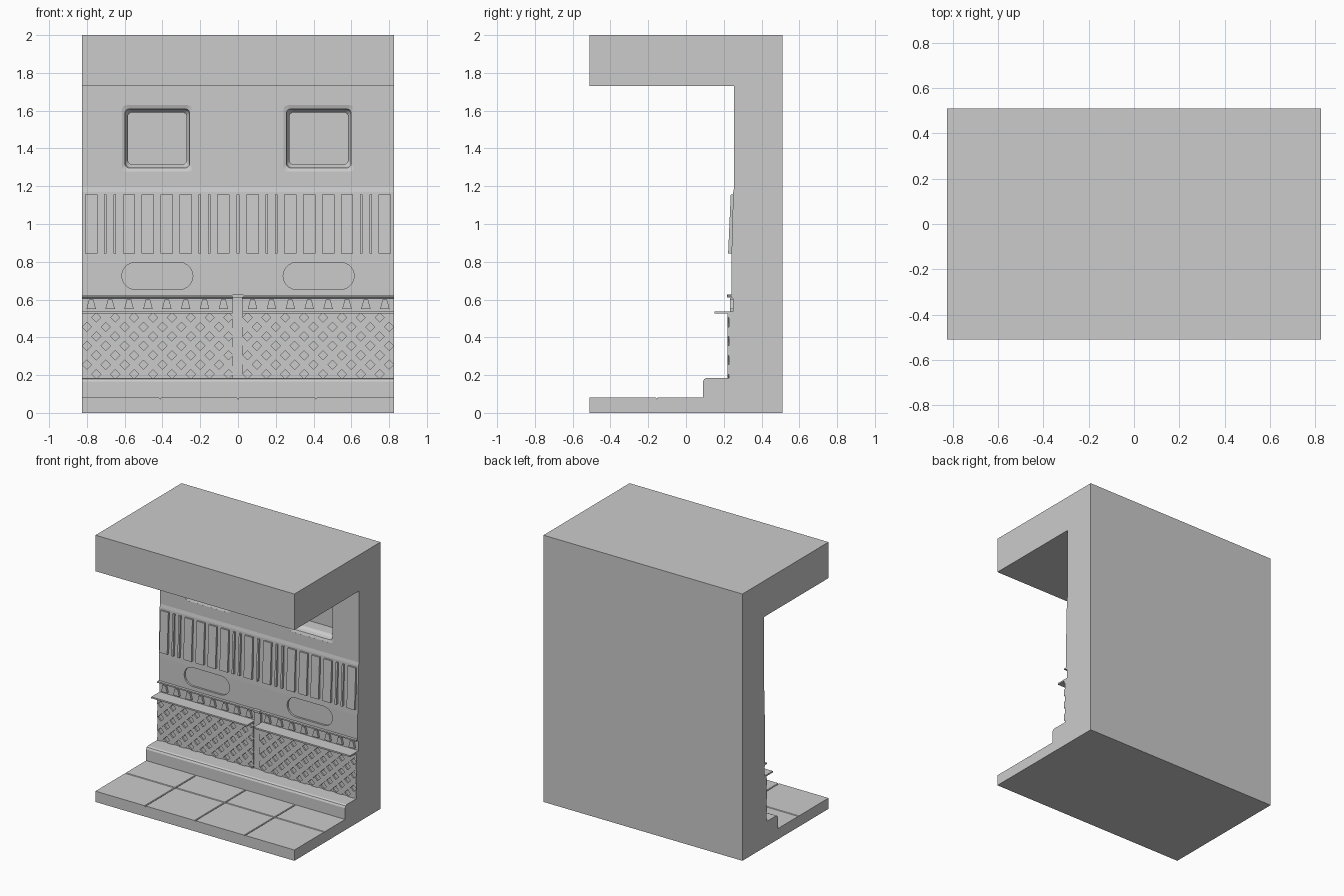
import bpy, bmesh, math
from mathutils import Vector

if "Cube" in bpy.data.objects:
    bpy.data.objects.remove(bpy.data.objects["Cube"])

W = 0.825  # half width of the section


def finish(name, bm):
    bmesh.ops.recalc_face_normals(bm, faces=bm.faces)
    me = bpy.data.meshes.new(name)
    bm.to_mesh(me)
    bm.free()
    ob = bpy.data.objects.new(name, me)
    bpy.context.collection.objects.link(ob)
    return ob


def add_loft(bm, rings):
    """Closed solid through rings of equal point count."""
    vs = [[bm.verts.new(p) for p in r] for r in rings]
    n = len(vs[0])
    bm.faces.new(vs[0])
    bm.faces.new(vs[-1])
    for a, b in zip(vs, vs[1:]):
        for i in range(n):
            j = (i + 1) % n
            bm.faces.new((a[i], a[j], b[j], b[i]))


def add_prism_x(bm, yz, x0, x1):
    add_loft(bm, [[(x, y, z) for y, z in yz] for x in (x0, x1)])


def add_prism_y(bm, xz, y0, y1):
    add_loft(bm, [[(x, y, z) for x, z in xz] for y in (y0, y1)])


def add_box(bm, x0, x1, y0, y1, z0, z1):
    add_prism_x(bm, [(y0, z0), (y1, z0), (y1, z1), (y0, z1)], x0, x1)


def round_rect(cx, cz, hw, hh, r, seg=5):
    pts = []
    for k, (sx, sz) in enumerate(((1, 1), (-1, 1), (-1, -1), (1, -1))):
        for i in range(seg + 1):
            a = math.radians(90 * k + 90 * i / seg)
            pts.append((cx + sx * (hw - r) + r * math.cos(a),
                        cz + sz * (hh - r) + r * math.sin(a)))
    return pts


# Main shell: floor base, kerb, stepped wall and overhanging ceiling
profile = [(-0.51, 0), (0.51, 0), (0.51, 2), (-0.51, 2), (-0.51, 1.73),
           (0.255, 1.73), (0.255, 1.195), (0.25, 1.17), (0.24, 0.80), (0.24, 0.61),
           (0.25, 0.605), (0.25, 0.53), (0.238, 0.53), (0.238, 0.185),
           (0.11, 0.185), (0.097, 0.179), (0.09, 0.165), (0.09, 0.074), (-0.51, 0.074)]
bm = bmesh.new()
add_prism_x(bm, profile, -W, W)
shell = finish("wall_shell", bm)

# Window and oval recesses
bm = bmesh.new()
for s in (-1, 1):
    rings = [(0.187, 0.176, 0.2), (0.187, 0.176, 0.2555), (0.172, 0.157, 0.262),
             (0.167, 0.151, 0.29), (0.156, 0.138, 0.31), (0.156, 0.138, 0.40)]
    add_loft(bm, [[(x, y, z) for x, z in round_rect(s * 0.4275, 1.453, hw, hh, 0.025)]
                  for hw, hh, y in rings])
    add_prism_y(bm, round_rect(s * 0.427, 0.725, 0.188, 0.071, 0.0705), 0.2, 0.254)
cutter = finish("recess_cutter", bm)
cutter.hide_render = True
mod = shell.modifiers.new("recesses", 'BOOLEAN')
mod.operation = 'DIFFERENCE'
mod.solver = 'EXACT'
mod.object = cutter
bpy.context.view_layer.objects.active = shell
bpy.ops.object.modifier_apply(modifier=mod.name)
bpy.data.objects.remove(cutter)

# Floor tiles with chamfered edges
bm = bmesh.new()
rows = ((-0.51, -0.155), (-0.155, 0.09))
g, c = 0.0015, 0.004
for i in range(4):
    x0 = -W + i * W / 2
    x1 = x0 + W / 2
    for y0, y1 in rows:
        l = 0 if i == 0 else 1
        r = 0 if i == 3 else 1
        f = 0 if y0 < -0.5 else 1
        b = 1 if y0 < -0.5 else 0
        add_loft(bm, [[(x0 + l * d, y0 + f * d, z), (x1 - r * d, y0 + f * d, z),
                       (x1 - r * d, y1 - b * d, z), (x0 + l * d, y1 - b * d, z)]
                      for d, z in ((g, 0.07), (g, 0.077), (g + c, 0.081))])
finish("floor_tiles", bm)

# Leaning vertical slats, wide ones and thin ones
bm = bmesh.new()
wide = [0.077, 0.277, 0.377, 0.477, 0.577, 0.777]
thin = [0.152, 0.202, 0.652, 0.702]
slats = [(s * x, 0.033) for x in wide for s in (-1, 1)]
slats += [(s * x, 0.007) for x in thin for s in (-1, 1)] + [(0, 0.007)]
for x, h in slats:
    add_prism_x(bm, [(0.262, 0.845), (0.223, 0.845), (0.237, 1.155), (0.262, 1.155)],
                x - h, x + h)
finish("wall_slats", bm)

# Thin rail with a central clip
bm = bmesh.new()
add_box(bm, -W, W, 0.22, 0.25, 0.615, 0.625)
finish("rail", bm)
bm = bmesh.new()
add_box(bm, -0.028, 0.028, 0.216, 0.245, 0.612, 0.628)
finish("rail_clip", bm)

# Row of tapered pegs below the rail
bm = bmesh.new()
for i in range(8):
    for s in (-1, 1):
        x = s * (0.077 + 0.1 * i)
        add_prism_y(bm, [(x - 0.025, 0.55), (x + 0.025, 0.55),
                         (x + 0.012, 0.60), (x - 0.012, 0.60)], 0.234, 0.26)
finish("pegs", bm)

# Bench ledges and woven lattice panels on each side of the centre post
for side, x0, x1 in (("left", -W, -0.03), ("right", 0.025, W)):
    bm = bmesh.new()
    add_box(bm, x0, x1, 0.15, 0.26, 0.525, 0.536)
    finish(side + "_ledge", bm)

    bm = bmesh.new()
    z0, z1, h = 0.185, 0.526, 0.018
    for slope, y in ((1, 0.220), (-1, 0.227)):
        for k in range(-14, 15):
            cx, cz = k * 0.1 + 0.05, 0.355
            a, n = Vector((1, slope)).normalized(), Vector((-slope, 1)).normalized()
            mid = Vector((cx, cz))
            pts = [mid + a * sa * 0.3 + n * sn * h
                   for sa, sn in ((-1, -1), (1, -1), (1, 1), (-1, 1))]
            if max(p.x for p in pts) > x0 and min(p.x for p in pts) < x1:
                add_prism_y(bm, [tuple(p) for p in pts], y, 0.242)
    # trim strips to the panel and close the cut ends
    for co, no in (((x0, 0, 0), (-1, 0, 0)), ((x1, 0, 0), (1, 0, 0)),
                   ((0, 0, z0), (0, 0, -1)), ((0, 0, z1), (0, 0, 1))):
        bmesh.ops.bisect_plane(bm, geom=bm.verts[:] + bm.edges[:] + bm.faces[:],
                               plane_co=co, plane_no=no, clear_outer=True)
        bmesh.ops.holes_fill(bm, edges=[e for e in bm.edges if e.is_boundary])
    finish(side + "_lattice", bm)

# Centre post between the panels
bm = bmesh.new()
add_box(bm, -0.03, 0.025, 0.232, 0.26, 0.18, 0.615)
finish("centre_post", bm)
